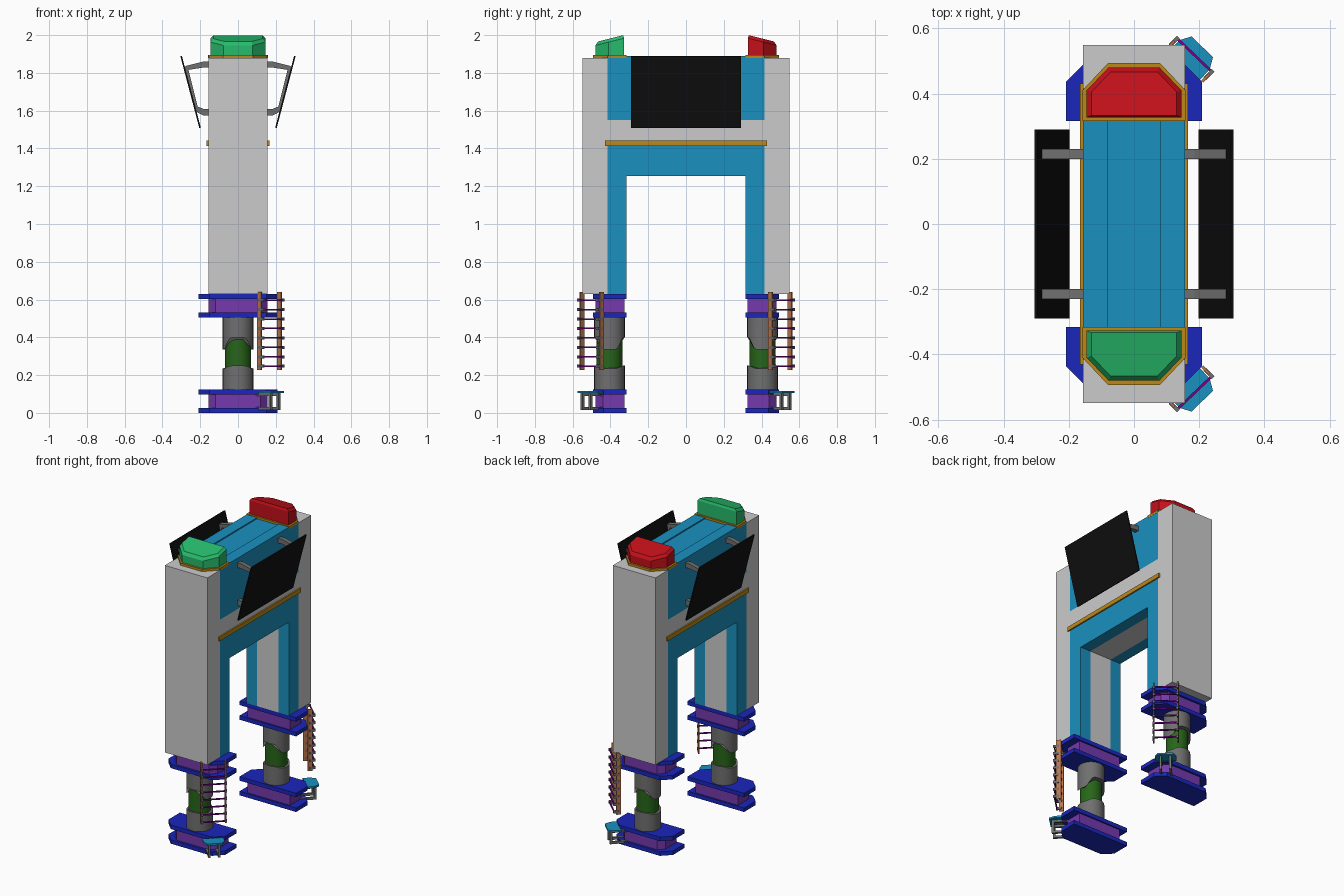
import bpy, bmesh, math
from mathutils import Vector

if "Cube" in bpy.data.objects:
    bpy.data.objects.remove(bpy.data.objects["Cube"])

COL = {
    'grey': (.62, .62, .62), 'dark': (.16, .16, .16), 'teal': (.01, .28, .52),
    'navy': (.01, .02, .5), 'purple': (.18, .04, .42), 'orange': (.5, .25, .01),
    'green': (.02, .5, .15), 'red': (.55, .005, .01), 'black': (.005, .005, .005),
    'moss': (.02, .13, .01), 'copper': (.5, .18, .07), 'violet': (.2, .0, .28)}
mats = {}


def mat(c):
    if c not in mats:
        mats[c] = bpy.data.materials.new(c)
        mats[c].diffuse_color = (*COL[c], 1)
    return mats[c]


def loft(name, rings, color, smooth=False):
    """Solid through matching rings of points, capped at both ends."""
    bm = bmesh.new()
    vs = [[bm.verts.new(p) for p in r] for r in rings]
    n = len(vs[0])
    for a, b in zip(vs, vs[1:]):
        for i in range(n):
            bm.faces.new((a[i], a[(i + 1) % n], b[(i + 1) % n], b[i]))
    bm.faces.new(vs[0])
    bm.faces.new(vs[-1])
    bmesh.ops.recalc_face_normals(bm, faces=bm.faces)
    me = bpy.data.meshes.new(name)
    bm.to_mesh(me)
    bm.free()
    ob = bpy.data.objects.new(name, me)
    bpy.context.collection.objects.link(ob)
    me.materials.append(mat(color))
    if smooth:
        bpy.context.view_layer.objects.active = ob
        ob.select_set(True)
        bpy.ops.object.shade_smooth_by_angle(angle=math.radians(35))
        ob.select_set(False)
    return ob


def plan(name, pts, z0, z1, color):
    return loft(name, [[(x, y, z) for x, y in pts] for z in (z0, z1)], color)


def side(name, pts, x0, x1, color):
    return loft(name, [[(x, y, z) for y, z in pts] for x in (x0, x1)], color)


def front(name, pts, y0, y1, color):
    return loft(name, [[(x, y, z) for x, z in pts] for y in (y0, y1)], color)


def box(name, x0, x1, y0, y1, z0, z1, color):
    return plan(name, [(x0, y0), (x1, y0), (x1, y1), (x0, y1)], z0, z1, color)


def cut_plan(w, y0, ym, wt, y1, s):
    """Half-octagon footprint, chamfered on its outer end."""
    return [(x, s * y) for x, y in
            [(-w, y0), (w, y0), (w, ym), (wt, y1), (-wt, y1), (-w, ym)]]


def arch(y, top):
    return [(-y, .63), (-.315, .63), (-.315, 1.255), (.315, 1.255),
            (.315, .63), (y, .63), (y, top), (-y, top)]


W, C = .157, .08
# portal core and top channel
side('portal_core', arch(.415, 1.87), -C, C, 'grey')
box('top_channel', -C, C, -.415, .415, 1.87, 1.882, 'teal')
for sx in (-1, 1):
    # side cladding, band and trim
    side('arch_cladding', arch(.415, 1.43), sx * C, sx * W, 'teal')
    box('side_band', sx * C, sx * W, -.415, .415, 1.43, 1.55, 'grey')
    box('upper_cladding', sx * C, sx * W, -.415, .415, 1.55, 1.89, 'teal')
    box('trim_strip', sx * W, sx * .166, -.43, .43, 1.414, 1.442, 'orange')
    # tilted screen and its brackets
    front('screen', [(sx * x, z) for x, z in
          [(.297, 1.89), (.305, 1.888), (.205, 1.508), (.197, 1.51)]], -.29, .29, 'black')
    for y in (-.215, .215):
        for part, pts in (
                ('bracket_bar', [(.268, 1.838), (.283, 1.834), (.222, 1.59), (.207, 1.594)]),
                ('bracket_upper_arm', [(W, 1.86), (.185, 1.86), (.272, 1.838),
                                       (.268, 1.815), (.185, 1.828), (W, 1.828)]),
                ('bracket_lower_arm', [(W, 1.61), (.185, 1.61), (.222, 1.625),
                                       (.214, 1.59), (.185, 1.575), (W, 1.575)])):
            front(part, [(sx * x, z) for x, z in pts], y - .015, y + .015, 'dark')

SEG = 32
ANG = [2 * math.pi * i / SEG for i in range(SEG)]


def ring(r, cy, zf):
    return [(r * math.cos(a), cy + r * math.sin(a), zf(a)) for a in ANG]


def wave(z_side, z_front):
    """Edge height that differs between the x sides and the y faces."""
    def f(a):
        k = min(1, max(0, (abs(math.sin(a)) - .5) / .37))
        return z_side + (z_front - z_side) * k
    return f


for s in (-1, 1):
    # tower
    box('tower', -W, W, s * .415, s * .548, .63, 1.88, 'grey')
    # signal lamp on its base plate
    plan('lamp_base', cut_plan(.158, .315, .41, .08, .493, s), 1.878, 1.895, 'orange')
    low, mid, top = (cut_plan(*a, s) for a in (
        (.145, .327, .41, .078, .48), (.145, .327, .41, .078, .48),
        (.131, .333, .404, .072, .466)))
    roof = lambda y, z: z - (abs(y) - .33) * .25
    loft('signal_lamp', [[(x, y, 1.895) for x, y in low],
                         [(x, y, roof(y, 1.983)) for x, y in mid],
                         [(x, y, roof(y, 2.0)) for x, y in top]],
         'green' if s < 0 else 'red')
    # flanges above and below the column
    for z in (0, .505):
        for dz in (0, .098):
            plan('flange_plate', cut_plan(.209, .315, .436, .152, .492, s),
                 z + dz, z + dz + .027, 'navy')
        plan('flange_core', cut_plan(W, .325, .44, .12, .478, s), z + .027, z + .098, 'purple')
    # column with inner core and shaped sleeves
    cy = s * .405
    loft('column_core', [ring(.068, cy, lambda a, z=z: z) for z in (.2, .43)], 'moss', True)
    loft('upper_sleeve', [ring(.081, cy, wave(.335, .40)), ring(.081, cy, lambda a: .505)],
         'dark', True)
    loft('lower_sleeve', [ring(.081, cy, lambda a: .125), ring(.081, cy, wave(.235, .25))],
         'dark', True)

    # corner ladder, in a frame of t along the rungs and n outward
    c, t, n = Vector((.185, s * .518)), Vector((.72, -.69 * s)), Vector((.69, .72 * s))

    def block(name, t0, t1, n0, n1, z0, z1, color):
        pts = [c + t * a + n * b for a, b in ((t0, n0), (t1, n0), (t1, n1), (t0, n1))]
        return plan(name, [tuple(p) for p in pts], z0, z1, color)

    for e in (-1, 1):
        block('ladder_rail', e * .07, e * .078, -.042, -.012, .228, .64, 'copper')
    for i in range(8):
        z = .247 + i * .05
        block('ladder_rung', -.078, .078, -.004, .004, z - .004, z + .004, 'violet')
        for e in (-1, 1):
            block('rung_stub', e * .068, e * .08, -.03, .006, z - .008, z + .008, 'dark')
    # boarding step with bent supports
    step = [(-.065, -.045), (.065, -.045), (.065, .0), (.046, .035), (-.046, .035), (-.065, .0)]
    plan('boarding_step', [tuple(c + t * a + n * b) for a, b in step], .105, .117, 'teal')
    for e in (-.03, .03):
        block('step_post', e - .007, e + .007, .005, .02, .025, .105, 'dark')
        block('step_foot', e - .007, e + .007, -.09, .02, .015, .03, 'dark')
        block('step_arm', e - .007, e + .007, -.09, .02, .09, .105, 'dark')

for m in bpy.data.materials:
    if m.users and not m.is_grease_pencil:
        m.use_nodes = True
        m.node_tree.nodes["Principled BSDF"].inputs["Base Color"].default_value = m.diffuse_color
